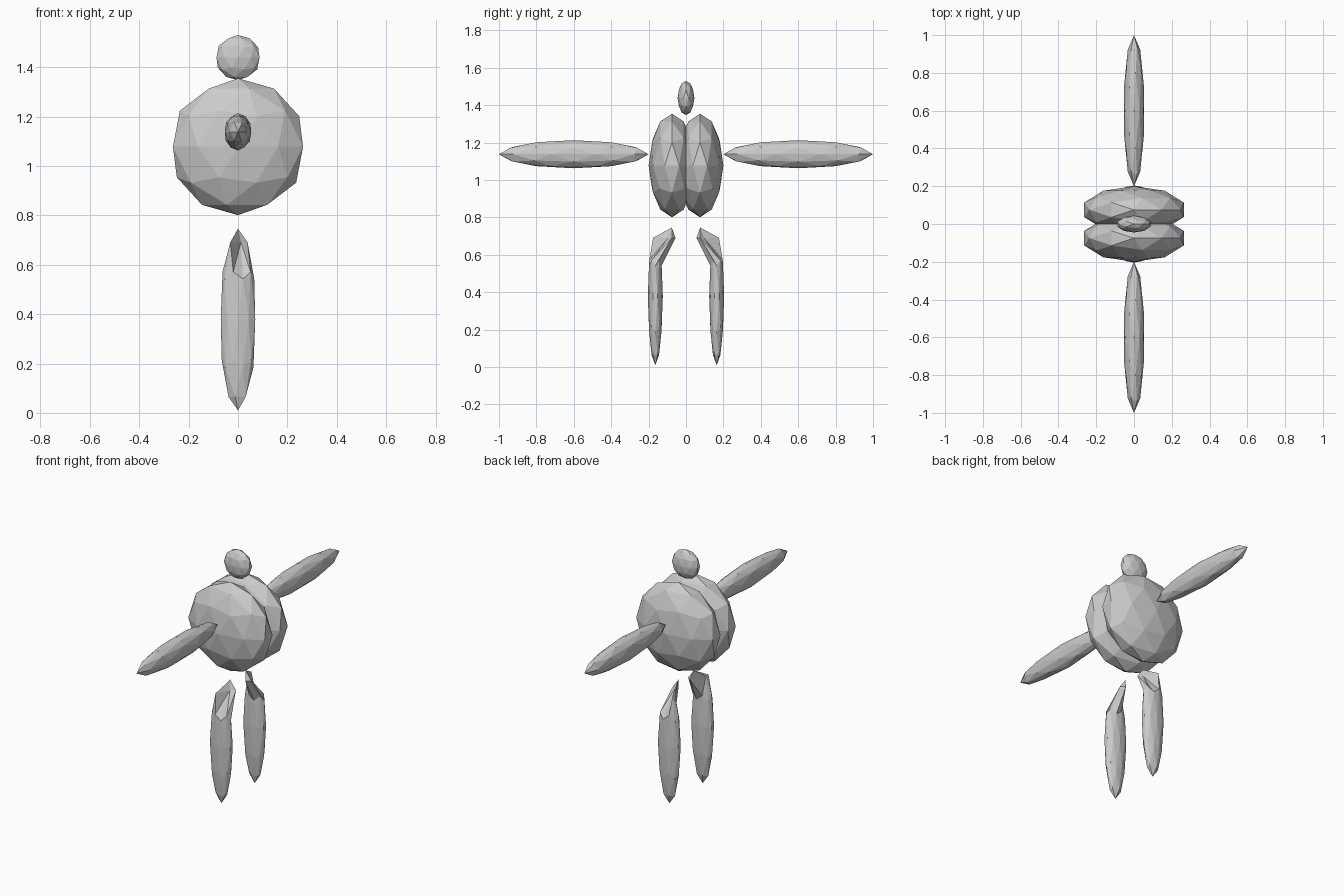
import bpy

if "Cube" in bpy.data.objects:
    bpy.data.objects.remove(bpy.data.objects["Cube"])

grey = bpy.data.materials.new("light_grey")
grey.diffuse_color = (0.6, 0.6, 0.6, 1)
grey.use_nodes = True
grey.node_tree.nodes["Principled BSDF"].inputs["Base Color"].default_value = grey.diffuse_color


def pebble(name, centre, radii):
    """Faceted icosphere stretched to the given radii."""
    bpy.ops.mesh.primitive_ico_sphere_add(subdivisions=2, radius=1)
    obj = bpy.context.object
    obj.name = name
    for v in obj.data.vertices:
        v.co = [c * r for c, r in zip(v.co, radii)]
    obj.location = centre
    obj.data.materials.append(grey)
    return obj


# head
pebble("head", (0, 0, 1.439), (0.0915, 0.045, 0.0915))

for side, label in ((-1, "front"), (1, "back")):
    # two overlapping body halves
    pebble(label + "_body", (0, side * 0.075, 1.078), (0.277, 0.125, 0.277))

    # straight outstretched arm
    pebble(label + "_arm", (0, side * 0.6, 1.138), (0.056, 0.4, 0.075))

    # leg, with its tip pulled inward to make a hip
    leg = pebble(label + "_leg", (0, side * 0.164, 0.378), (0.0735, 0.04, 0.368))
    for v in leg.data.vertices:
        if v.co.z > 0.3 and v.co.x > -0.01:
            v.co.y -= side * 0.088
